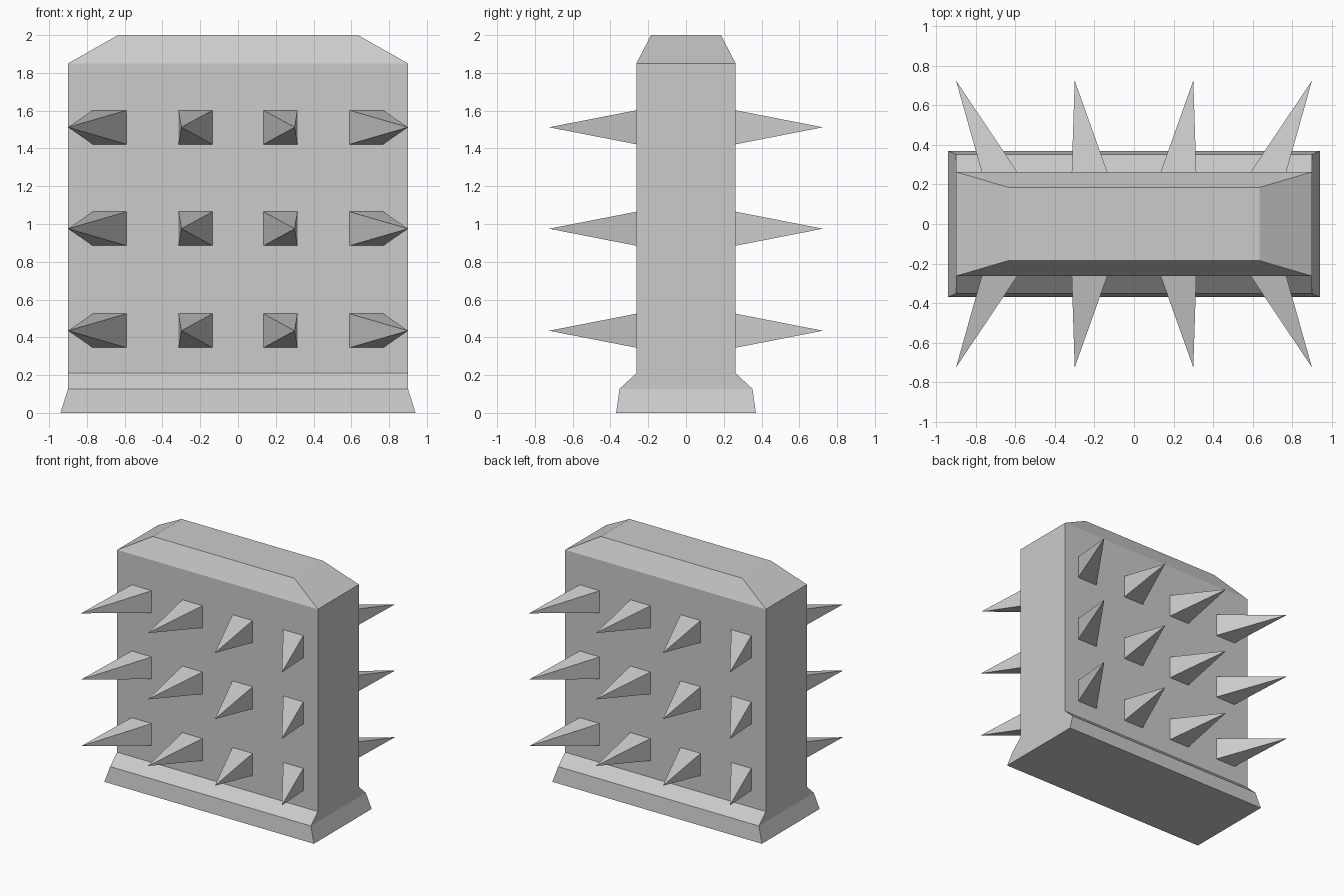
import bpy
import bmesh

cube = bpy.data.objects.get("Cube")
if cube:
    bpy.data.objects.remove(cube, do_unlink=True)

stone = bpy.data.materials.new("grey stone")
stone.use_nodes = True
colour = (0.6, 0.6, 0.6, 1)
stone.diffuse_color = colour
stone.node_tree.nodes["Principled BSDF"].inputs["Base Color"].default_value = colour


def finish(name, bm):
    bmesh.ops.recalc_face_normals(bm, faces=bm.faces)
    mesh = bpy.data.meshes.new(name)
    bm.to_mesh(mesh)
    bm.free()
    mesh.materials.append(stone)
    obj = bpy.data.objects.new(name, mesh)
    bpy.context.collection.objects.link(obj)
    return obj


# Wall slab: stacked rectangles (half width, half depth, height)
levels = [(0.94, 0.37, 0), (0.9, 0.352, 0.127), (0.9, 0.263, 0.21),
          (0.9, 0.263, 1.85), (0.635, 0.185, 2)]
corners = [(-1, -1), (1, -1), (1, 1), (-1, 1)]
bm = bmesh.new()
rings = [[bm.verts.new((sx * w, sy * d, z)) for sx, sy in corners]
         for w, d, z in levels]
for low, high in zip(rings, rings[1:]):
    for i in range(4):
        j = (i + 1) % 4
        bm.faces.new((low[i], low[j], high[j], high[i]))
bm.faces.new(rings[0])
bm.faces.new(rings[-1])
finish("wall", bm)


# Four-sided spike, square on the wall, leaning outward to its tip
def spike(name, x, tip_x, side, z):
    bm = bmesh.new()
    base = [bm.verts.new((x + sx * 0.09, side * 0.263, z + sz * 0.09))
            for sx, sz in corners]
    tip = bm.verts.new((tip_x, side * 0.725, z))
    bm.faces.new(base)
    for i in range(4):
        bm.faces.new((base[i], base[(i + 1) % 4], tip))
    finish(name, bm)


# Three rows of four spikes on the front and the back
for side, face in ((-1, "front"), (1, "back")):
    for row, z in enumerate((0.435, 0.975, 1.512), 1):
        for hand, label in ((-1, "right"), (1, "left")):
            spike(f"{face}_{label}_outer_spike_{row}", hand * 0.68, hand * 0.9, side, z)
            spike(f"{face}_{label}_inner_spike_{row}", hand * 0.225, hand * 0.3, side, z)
